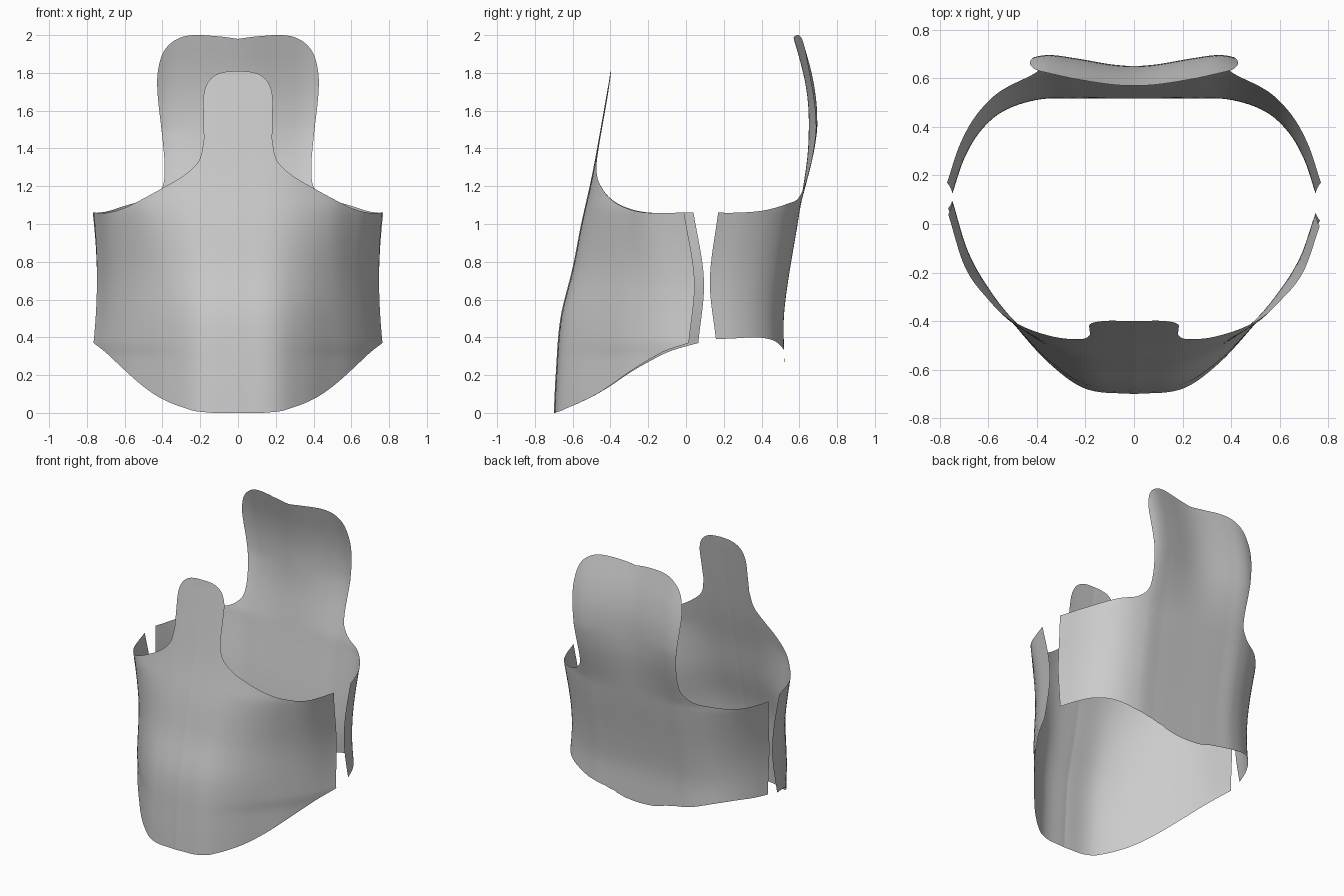
import bpy
import bmesh
import math

ROWS = 44          # strips from bottom edge to top edge
STEPS = 5          # strips between neighbouring outline stations

default_cube = bpy.data.objects.get("Cube")
if default_cube:
    bpy.data.objects.remove(default_cube, do_unlink=True)

shell_grey = bpy.data.materials.new("shell grey")
shell_grey.use_nodes = True
colour = (0.6, 0.6, 0.6, 1)
shell_grey.diffuse_color = colour
shell_grey.node_tree.nodes["Principled BSDF"].inputs["Base Color"].default_value = colour


def smooth_curve(points, key):
    """Cubic curve through (key, value) points, held flat past both ends."""
    if key <= points[0][0]:
        return points[0][1]
    if key >= points[-1][0]:
        return points[-1][1]
    last = len(points) - 1
    i = max(n for n in range(last) if points[n][0] <= key)

    def slope(n):
        a, b = points[max(n - 1, 0)], points[min(n + 1, last)]
        return (b[1] - a[1]) / (b[0] - a[0])

    (start, low), (end, high) = points[i], points[i + 1]
    span = end - start
    t = (key - start) / span
    ease = t * t * (3 - 2 * t)
    bend = t * (1 - t) * span * (slope(i) * (1 - t) - slope(i + 1) * t)
    return low + (high - low) * ease + bend


def station(outline, key):
    """Bottom x, bottom z, top x and top z of one strip across the shell."""
    return [smooth_curve([(n, row[axis]) for n, row in enumerate(outline)], key)
            for axis in range(4)]


def waist(z):
    """Slight narrowing of the sides at waist height."""
    return 1 - 0.024 * max(0, 1 - ((z - 0.72) / 0.35) ** 2)


def make_shell(name, outline, depth, outward):
    """Mirror the half outline and span it with a curved sheet."""
    bm = bmesh.new()
    count = (len(outline) - 1) * STEPS
    columns = []
    for c in range(-count, count + 1):
        side = -1 if c < 0 else 1
        x_low, z_low, x_top, z_top = station(outline, abs(c) / STEPS)
        column = []
        for r in range(ROWS + 1):
            t = r / ROWS
            x = x_low + (x_top - x_low) * t
            z = z_low + (z_top - z_low) * t
            column.append(bm.verts.new((side * x * waist(z), depth(x, z, side), z)))
        columns.append(column)
    for left, right in zip(columns, columns[1:]):
        for r in range(ROWS):
            corners = [left[r], right[r], right[r + 1], left[r + 1]]
            bm.faces.new(corners if outward < 0 else corners[::-1])
    mesh = bpy.data.meshes.new(name)
    bm.to_mesh(mesh)
    bm.free()
    mesh.materials.append(shell_grey)
    shell = bpy.data.objects.new(name, mesh)
    bpy.context.collection.objects.link(shell)
    bpy.ops.object.select_all(action="DESELECT")
    shell.select_set(True)
    bpy.context.view_layer.objects.active = shell
    bpy.ops.object.shade_smooth_by_angle(angle=math.radians(60))
    return shell


# Front shell: belly panel rising to a narrow breastbone tab
front_outline = [
    (0, 0, 0, 1.81), (.04, 0, .07, 1.805), (.08, 0, .125, 1.785),
    (.1, 0, .165, 1.74), (.13, 0, .184, 1.66), (.19, .005, .18, 1.5),
    (.23, .01, .185, 1.42), (.28, .025, .21, 1.33), (.35, .05, .29, 1.255),
    (.43, .09, .4, 1.19), (.52, .155, .5, 1.135), (.62, .245, .6, 1.085),
    (.7, .32, .69, 1.06), (.765, .37, .765, 1.06)]
front_centre = [(0, -.7), (.2, -.69), (.5, -.665), (.77, -.6), (1, -.555),
                (1.2, -.51), (1.35, -.48), (1.8, -.4)]
front_edge = [(.37, .04), (.7, .07), (1.06, .015)]
front_wrap_low = [(0, 0), (.2, .03), (.35, .17), (.5, .39), (.6, .56),
                  (.7, .79), (.765, 1)]
front_wrap_high = [(0, 0), (.2, .02), (.35, .09), (.5, .23), (.6, .4),
                   (.7, .64), (.765, 1)]


def front_depth(x, z, side):
    centre = smooth_curve(front_centre, z)
    edge = smooth_curve(front_edge, z) - side * .025 * (x / .765) ** 4
    rise = min(1, max(0, (z - .3) / .8))
    low, high = smooth_curve(front_wrap_low, x), smooth_curve(front_wrap_high, x)
    return centre + (edge - centre) * (low + (high - low) * rise)


# Back shell: waist panel rising to a tall, wide spine plate
back_outline = [
    (0, .265, 0, 1.98), (.06, .268, .1, 1.993), (.12, .275, .24, 2),
    (.16, .285, .33, 1.975), (.18, .29, .395, 1.91), (.2, .3, .425, 1.8),
    (.235, .305, .425, 1.68), (.27, .315, .405, 1.5), (.33, .325, .39, 1.35),
    (.37, .335, .39, 1.24), (.42, .345, .41, 1.18), (.5, .37, .47, 1.13),
    (.58, .39, .57, 1.105), (.66, .4, .68, 1.07), (.72, .395, .74, 1.06),
    (.76, .39, .77, 1.06)]
back_centre = [(.27, .52), (.5, .517), (.7, .54), (1, .59), (1.13, .61),
               (1.35, .642), (1.5, .65), (1.65, .645), (1.8, .62), (2, .565)]
back_edge = [(.39, .13), (.7, .11), (1.06, .17)]
back_wrap = [(0, 0), (.25, 0), (.4, .012), (.55, .14), (.65, .36),
             (.72, .65), (.77, 1)]


def back_depth(x, z, side):
    centre = smooth_curve(back_centre, z)
    edge = smooth_curve(back_edge, z)
    flare = .045 * min(1, max(0, (z - 1.1) / .4))
    ripple = flare * (1 - math.cos(math.pi * x / .38)) / 2
    return centre + (edge - centre) * smooth_curve(back_wrap, x) + ripple


make_shell("front_shell", front_outline, front_depth, -1)
make_shell("back_shell", back_outline, back_depth, 1)
